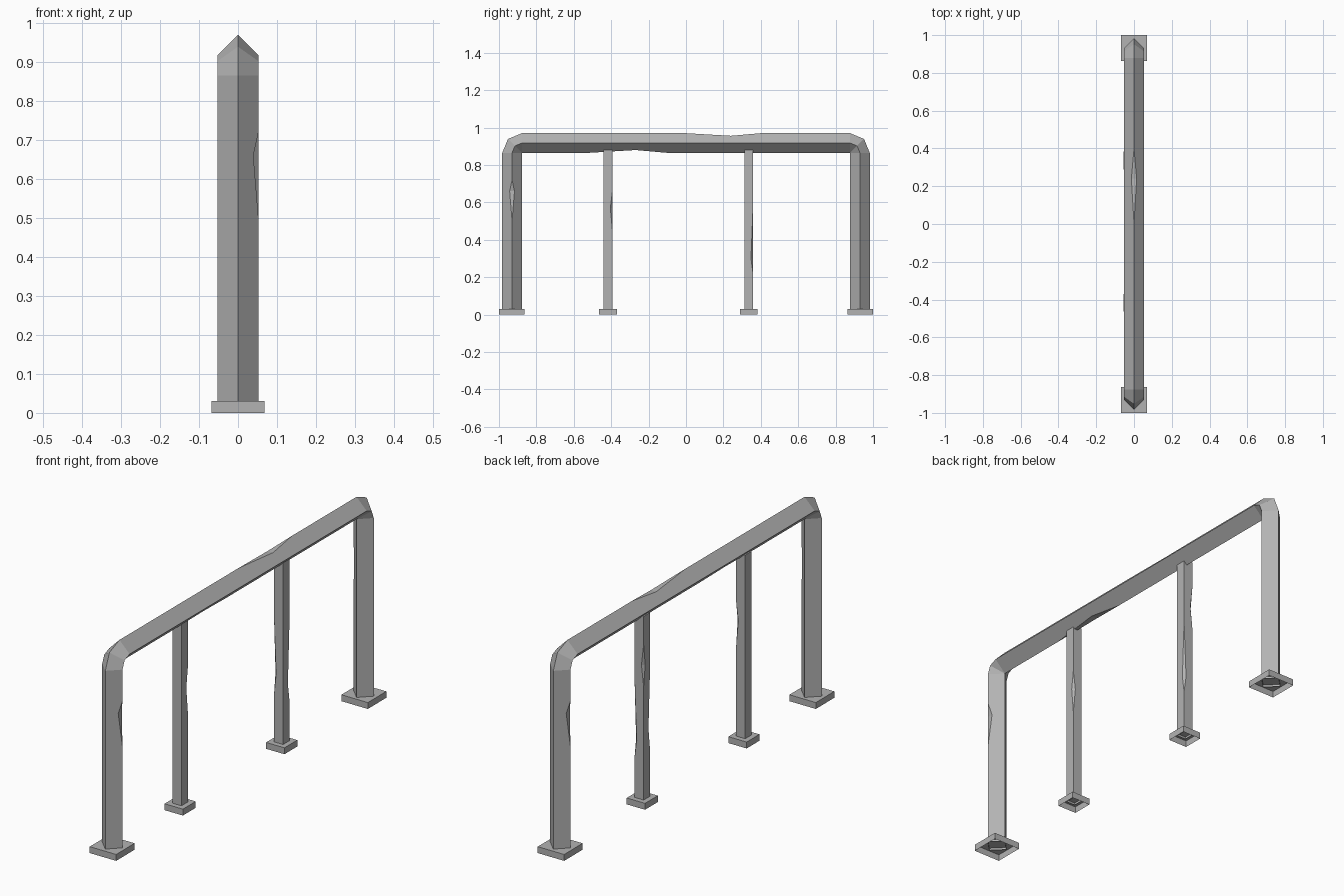
import bpy, bmesh
from math import sin, cos, pi, radians
from mathutils import Vector

cube = bpy.data.objects.get("Cube")
if cube:
    bpy.data.objects.remove(cube, do_unlink=True)

metal = bpy.data.materials.new("worn_grey_metal")
metal.use_nodes = True
GREY = (0.45, 0.45, 0.45, 1)
metal.diffuse_color = GREY
metal.node_tree.nodes["Principled BSDF"].inputs["Base Color"].default_value = GREY

X, Y, Z = Vector((1, 0, 0)), Vector((0, 1, 0)), Vector((0, 0, 1))
FOOT = 0.02       # height where the uprights start inside their plates
END_Y = 0.93      # end legs
RADIUS = 0.0525   # half diagonal of the diamond rail, also its bend radius
BEND_Z = 0.865


def finish(name, bm):
    bmesh.ops.remove_doubles(bm, verts=bm.verts, dist=0.0005)
    bmesh.ops.recalc_face_normals(bm, faces=bm.faces)
    mesh = bpy.data.meshes.new(name)
    bm.to_mesh(mesh)
    bm.free()
    mesh.materials.append(metal)
    obj = bpy.data.objects.new(name, mesh)
    bpy.context.collection.objects.link(obj)
    return obj


def loft(bm, rings):
    """Skin a row of closed rings and cap both ends."""
    rows = [[bm.verts.new(p) for p in ring] for ring in rings]
    for a, b in zip(rows, rows[1:]):
        for i in range(len(a)):
            j = (i + 1) % len(a)
            bm.faces.new((a[i], a[j], b[j], b[i]))
    bm.faces.new(rows[0])
    bm.faces.new(rows[-1])


def box(name, x, y, width, z0, z1):
    h = width / 2
    bm = bmesh.new()
    loft(bm, [[(x + sx * h, y + sy * h, z) for sx, sy in
               ((-1, -1), (1, -1), (1, 1), (-1, 1))] for z in (z0, z1)])
    return finish(name, bm)


def dent(obj, edge, along, out, lo, mid, hi, depth):
    """Cut a shallow V notch across an edge of the part."""
    out = out.normalized()
    side = along.cross(out) * 0.1
    centre = edge + along * mid
    profile = [centre - out * depth]
    for end in (lo, hi):
        profile.append(centre + along * (end - mid) * 1.5 + out * depth * 0.5)
    bm = bmesh.new()
    loft(bm, [[p + side * s for p in profile] for s in (-1, 1)])
    cutter = finish("dent_cutter", bm)
    cutter.hide_render = True
    mod = obj.modifiers.new("dent", 'BOOLEAN')
    mod.operation = 'DIFFERENCE'
    mod.solver = 'EXACT'
    mod.object = cutter
    graph = bpy.context.evaluated_depsgraph_get()
    cut = bpy.data.meshes.new_from_object(obj.evaluated_get(graph))
    obj.modifiers.clear()
    obj.data = cut
    bpy.data.objects.remove(cutter, do_unlink=True)


def open_bottom(obj, height):
    """Leave the underside hollow."""
    bm = bmesh.new()
    bm.from_mesh(obj.data)
    low = [f for f in bm.faces if all(v.co.z < height + 0.002 for v in f.verts)]
    bmesh.ops.delete(bm, geom=low, context='FACES')
    bm.to_mesh(obj.data)
    bm.free()


# Bent rail and end legs: one diamond section swept along the frame
def section(centre, normal):
    return [centre + d * RADIUS for d in (X, normal, -X, -normal)]


rings = [section(Vector((0, -END_Y, FOOT)), -Y)]
for end in (-1, 1):
    pivot = Vector((0, end * (END_Y - RADIUS), BEND_Z))
    for step in range(3):
        angle = radians(45) * (step if end < 0 else 2 - step)
        n = Vector((0, end * cos(angle), sin(angle)))
        rings.append(section(pivot + n * RADIUS, n))
rings.append(section(Vector((0, END_Y, FOOT)), Y))
bm = bmesh.new()
loft(bm, rings)
rail = finish("bent_rail", bm)

for s in (-1, 1):
    dent(rail, Vector((-s * RADIUS, s * END_Y, 0)), Z, -s * X, 0.5, 0.66, 0.72, 0.013)
dent(rail, Vector((0, 0, BEND_Z + 2 * RADIUS)), Y, Z, 0, 0.24, 0.4, 0.014)
dent(rail, Vector((0, 0, BEND_Z)), Y, -Z, -0.52, -0.27, -0.1, 0.015)
open_bottom(rail, FOOT)

# Inner posts with their worn corners: (x side, y side, low, deepest, high)
POST_X, POST_W = -0.008, 0.047
posts = {
    "front_post": (-0.417, [(1, 1, 0.45, 0.57, 0.66)]),
    "back_post": (0.335, [(1, 1, 0.22, 0.3, 0.58),
                          (-1, 1, 0.56, 0.66, 0.76),
                          (-1, -1, 0.25, 0.35, 0.62)]),
}
for name, (y, dents) in posts.items():
    post = box(name, POST_X, y, POST_W, FOOT, 0.89)
    for sx, sy, lo, mid, hi in dents:
        corner = Vector((POST_X + sx * POST_W / 2, y + sy * POST_W / 2, 0))
        dent(post, corner, Z, sx * X + sy * Y, lo, mid, hi, 0.008)
    open_bottom(post, FOOT)
    open_bottom(box(name + "_base", POST_X, y, 0.095, 0, 0.03), 0)

# Base plates of the end legs
for name, s in (("front", -1), ("back", 1)):
    open_bottom(box(name + "_leg_base", 0, s * 0.9315, 0.137, 0, 0.03), 0)
